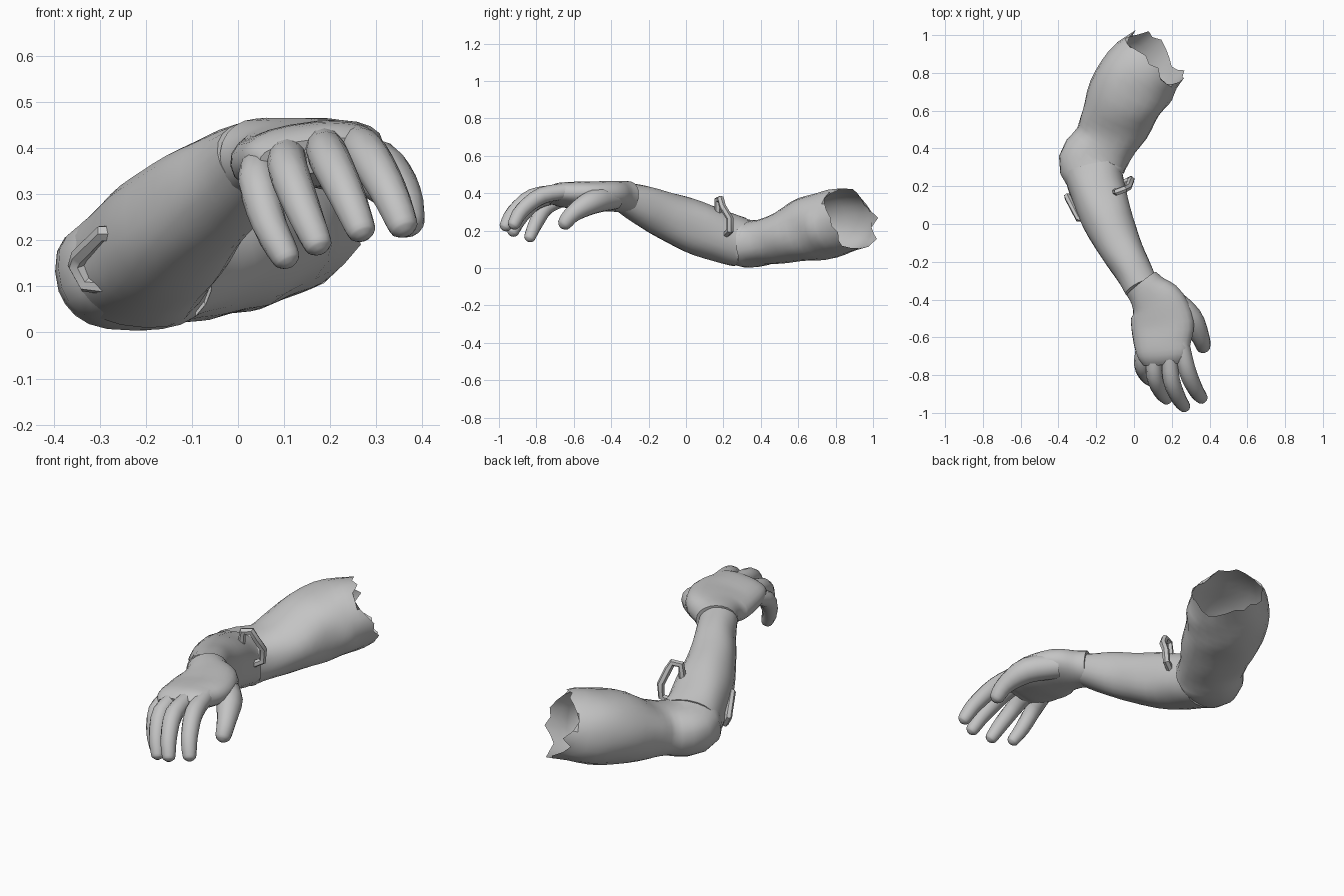
import bpy, bmesh, math
from mathutils import Vector

if "Cube" in bpy.data.objects:
    bpy.data.objects.remove(bpy.data.objects["Cube"])

grey = bpy.data.materials.new("plain_grey")
grey.diffuse_color = (0.55, 0.55, 0.55, 1)
grey.use_nodes = True
grey.node_tree.nodes["Principled BSDF"].inputs["Base Color"].default_value = grey.diffuse_color


def finish(obj):
    """Give the part its colour and smooth shading."""
    obj.data.materials.clear()
    obj.data.materials.append(grey)
    bpy.ops.object.select_all(action='DESELECT')
    obj.select_set(True)
    bpy.context.view_layer.objects.active = obj
    bpy.ops.object.shade_smooth_by_angle(angle=math.radians(40))


def spline(pts, steps):
    """Smooth curve through tuples of any length."""
    p = [Vector(q) for q in pts]
    p = [p[0] * 2 - p[1]] + p + [p[-1] * 2 - p[-2]]
    out = []
    for i in range(1, len(p) - 2):
        a, b, c, d = p[i - 1:i + 3]
        for s in range(steps):
            t = s / steps
            out.append(0.5 * (2 * b + (c - a) * t + (2 * a - 5 * b + 4 * c - d) * t * t
                              + (3 * b - a - 3 * c + d) * t ** 3))
    return out + [p[-2]]


def loft(name, sections, sides=20, steps=3, tilt=0.0,
         wrinkle=0.0, open_start=False, torn=None):
    """Tube through (x, y, z, half width, half height, roundness) sections."""
    rows = spline(sections, steps)
    bm = bmesh.new()
    rings = []
    for i, r in enumerate(rows):
        c = Vector(r[:3])
        a, b = rows[max(i - 1, 0)], rows[min(i + 1, len(rows) - 1)]
        t = (Vector(b[:3]) - Vector(a[:3])).normalized()
        s = t.cross(Vector((0, 0, 1))).normalized()
        u = s.cross(t)
        s, u = s * math.cos(tilt) + u * math.sin(tilt), u * math.cos(tilt) - s * math.sin(tilt)
        ring = []
        for k in range(sides):
            ang = 2 * math.pi * k / sides
            ca, sa = math.cos(ang), math.sin(ang)
            f = 1 + wrinkle * (math.sin(3 * ang + i * 1.3) + 0.7 * math.sin(5 * ang - i * 0.8))
            x = math.copysign(abs(ca) ** r[5], ca) * r[3] * f
            z = math.copysign(abs(sa) ** r[5], sa) * r[4] * f
            v = c + s * x + u * z
            if i == 0 and torn:
                v -= t * torn(k, ang)
            ring.append(bm.verts.new(v))
        rings.append(ring)
    for r0, r1 in zip(rings, rings[1:]):
        for k in range(sides):
            n = (k + 1) % sides
            bm.faces.new((r0[k], r0[n], r1[n], r1[k]))
    if not open_start:
        bm.faces.new(rings[0][::-1])
    bm.faces.new(rings[-1])
    bmesh.ops.recalc_face_normals(bm, faces=bm.faces)
    me = bpy.data.meshes.new(name)
    bm.to_mesh(me)
    bm.free()
    obj = bpy.data.objects.new(name, me)
    bpy.context.collection.objects.link(obj)
    finish(obj)
    return obj


# Upper sleeve: open, ragged at the shoulder end, closed inside the elbow
loft("upper_sleeve", [
    (0.122, 0.885, 0.265, 0.18, 0.168, 1), (0.032, 0.79, 0.24, 0.212, 0.178, 0.95),
    (-0.045, 0.665, 0.21, 0.203, 0.175, 0.92), (-0.105, 0.53, 0.165, 0.185, 0.14, 0.92),
    (-0.158, 0.425, 0.14, 0.165, 0.122, 0.88), (-0.222, 0.32, 0.132, 0.177, 0.128, 0.8),
    (-0.205, 0.21, 0.16, 0.135, 0.12, 0.85)],
    sides=24, wrinkle=0.014, open_start=True,
    torn=lambda k, a: -0.03 * math.sin(a) + (0.022, -0.015, 0.004, -0.035)[k * 5 % 7 % 4])

# Forearm sleeve, overlapping the elbow
loft("forearm_sleeve", [
    (-0.218, 0.285, 0.14, 0.155, 0.133, 0.85), (-0.195, 0.19, 0.168, 0.147, 0.138, 0.86),
    (-0.145, 0.04, 0.222, 0.136, 0.142, 0.88), (-0.08, -0.11, 0.283, 0.116, 0.125, 0.9),
    (-0.012, -0.23, 0.335, 0.10, 0.107, 0.92), (0.04, -0.335, 0.38, 0.092, 0.082, 0.95)],
    sides=22, wrinkle=0.01, tilt=0.12)

# Hand with a slightly flared glove cuff
loft("hand", [
    (0.04, -0.315, 0.378, 0.1, 0.086, 0.95), (0.075, -0.36, 0.383, 0.112, 0.082, 0.92),
    (0.125, -0.43, 0.385, 0.152, 0.078, 0.88), (0.15, -0.53, 0.385, 0.168, 0.072, 0.85),
    (0.15, -0.62, 0.39, 0.155, 0.066, 0.85), (0.155, -0.69, 0.393, 0.138, 0.057, 0.8),
    (0.16, -0.735, 0.382, 0.115, 0.038, 0.8)],
    sides=22, tilt=-0.14, wrinkle=0.006)


def finger(name, joints, r, scale=(0.92, 1.04, 0.93, 0.76)):
    """Four joints from knuckle to fingertip, tapering to a round end."""
    secs = [(*j, r * s, r * s, 1) for j, s in zip(joints, scale)]
    a, b = Vector(joints[-2]), Vector(joints[-1])
    d = (b - a).normalized()
    secs.append((*(b + d * r * 0.45), r * 0.5, r * 0.5, 1))
    secs.append((*(b + d * r * 0.62), r * 0.2, r * 0.2, 1))
    loft(name, secs, sides=12, steps=3)


finger("little_finger", [(0.05, -0.64, 0.375), (0.043, -0.745, 0.328),
                         (0.068, -0.805, 0.235), (0.103, -0.835, 0.165)], 0.041)
finger("ring_finger", [(0.11, -0.66, 0.395), (0.108, -0.80, 0.357),
                       (0.14, -0.885, 0.27), (0.172, -0.925, 0.195)], 0.042)
finger("middle_finger", [(0.185, -0.66, 0.41), (0.197, -0.82, 0.38),
                         (0.235, -0.92, 0.30), (0.266, -0.965, 0.225)], 0.043)
finger("index_finger", [(0.25, -0.62, 0.415), (0.28, -0.77, 0.387),
                        (0.325, -0.875, 0.31), (0.357, -0.92, 0.235)], 0.044)
finger("thumb", [(0.18, -0.385, 0.375), (0.295, -0.495, 0.355),
                 (0.352, -0.60, 0.295), (0.367, -0.65, 0.238)], 0.047,
       (1.35, 1.4, 1.02, 0.82))


def clasp(name, pts):
    """Bent bar standing off the sleeve."""
    cu = bpy.data.curves.new(name, 'CURVE')
    cu.dimensions = '3D'
    cu.bevel_depth = 0.019
    cu.bevel_resolution = 1
    cu.use_fill_caps = True
    sp = cu.splines.new('POLY')
    sp.points.add(len(pts) - 1)
    for p, co in zip(sp.points, pts):
        p.co = (*co, 1)
    obj = bpy.data.objects.new(name, cu)
    bpy.context.collection.objects.link(obj)
    bpy.ops.object.select_all(action='DESELECT')
    obj.select_set(True)
    bpy.context.view_layer.objects.active = obj
    bpy.ops.object.convert(target='MESH')
    finish(bpy.context.view_layer.objects.active)


# Elbow clasps on the inner and outer side of the sleeve
clasp("inner_clasp", [(-0.10, 0.17, 0.29), (-0.09, 0.17, 0.365), (-0.05, 0.185, 0.37),
                      (-0.03, 0.195, 0.33), (-0.015, 0.235, 0.265),
                      (-0.02, 0.235, 0.20), (-0.07, 0.21, 0.175)])
clasp("outer_clasp", [(-0.24, 0.03, 0.215), (-0.295, 0.03, 0.215), (-0.345, 0.13, 0.165),
                      (-0.352, 0.145, 0.145), (-0.33, 0.14, 0.105), (-0.28, 0.12, 0.10)])
